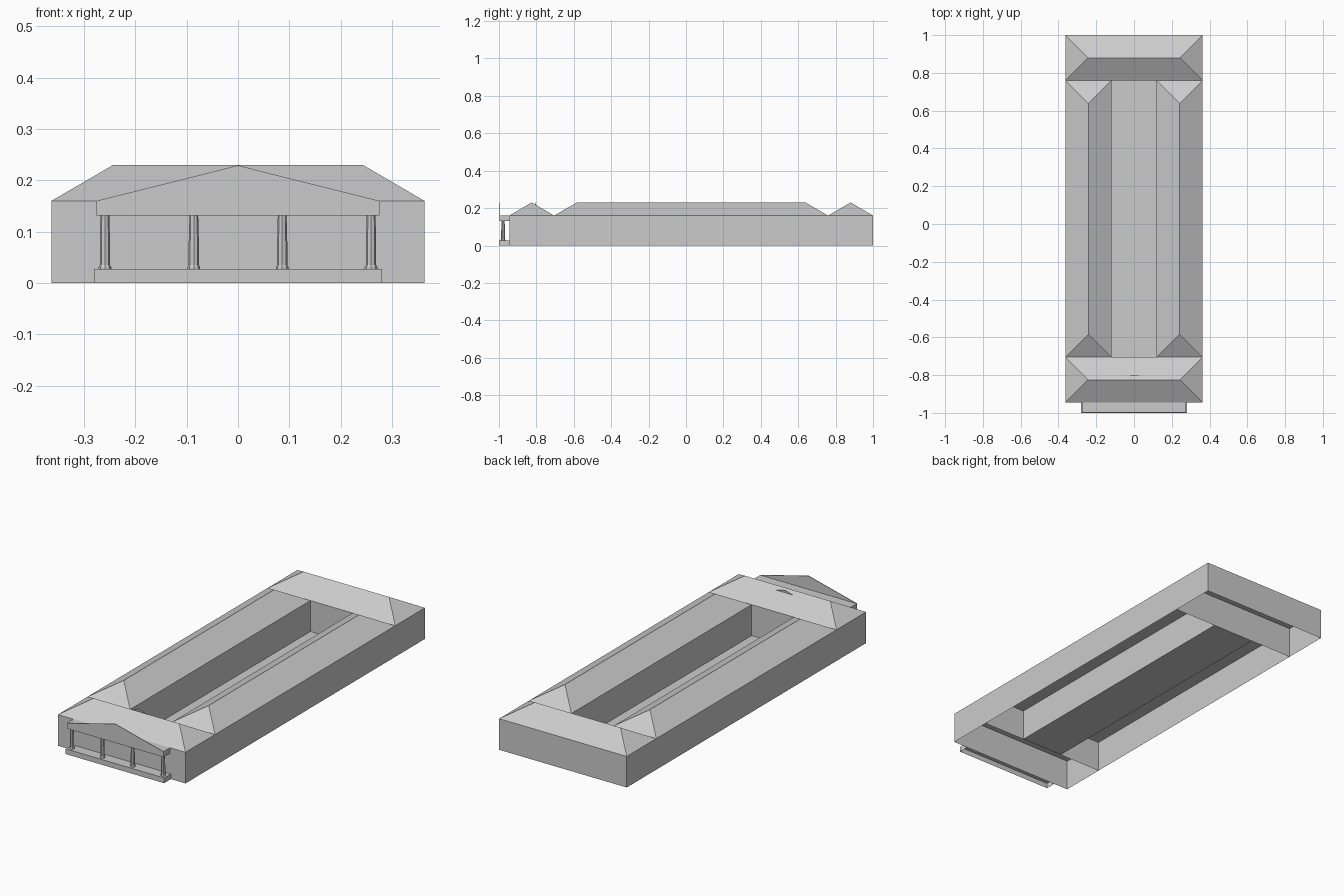
import bpy

cube = bpy.data.objects.get("Cube")
if cube:
    bpy.data.objects.remove(cube, do_unlink=True)

# One plain grey for the whole building
grey = bpy.data.materials.new("plain_grey")
grey.use_nodes = True
grey.diffuse_color = (0.6, 0.6, 0.6, 1)
grey.node_tree.nodes["Principled BSDF"].inputs["Base Color"].default_value = (0.6, 0.6, 0.6, 1)

EAVE, RIDGE = 0.16, 0.23
HALF_WIDTH, COURT = 0.363, 0.12
FRONT, FRONT_INNER, BACK_INNER, BACK = -0.945, -0.705, 0.76, 1.0
PORCH = -0.998


def make(name, verts, faces):
    mesh = bpy.data.meshes.new(name)
    mesh.from_pydata(verts, [], faces)
    mesh.materials.append(grey)
    obj = bpy.data.objects.new(name, mesh)
    bpy.context.collection.objects.link(obj)
    return obj


def rect(x0, x1, y0, y1, z):
    return [(x0, y0, z), (x1, y0, z), (x1, y1, z), (x0, y1, z)]


def side_faces(n):
    return [(i, (i + 1) % n, (i + 1) % n + n, i + n) for i in range(n)]


def hall(name, x0, x1, y0, y1):
    """Open-bottomed walls, a flat ceiling and a hipped roof along the longer side."""
    h = min(x1 - x0, y1 - y0) / 2
    verts = rect(x0, x1, y0, y1, 0) + rect(x0, x1, y0, y1, EAVE)
    verts += [(x0 + h, y0 + h, RIDGE), (x1 - h, y1 - h, RIDGE)]
    if x1 - x0 > y1 - y0:
        roof = [(4, 5, 9, 8), (5, 6, 9), (6, 7, 8, 9), (7, 4, 8)]
    else:
        roof = [(4, 5, 8), (5, 6, 9, 8), (6, 7, 9), (7, 4, 8, 9)]
    make(name, verts, side_faces(4) + [(7, 6, 5, 4)] + roof)


def box(name, half, y0, y1, z0, z1, bottom=True):
    verts = rect(-half, half, y0, y1, z0) + rect(-half, half, y0, y1, z1)
    faces = side_faces(4) + [(4, 5, 6, 7)]
    if bottom:
        faces.append((3, 2, 1, 0))
    make(name, verts, faces)


def gable(name, y, thick=0.003):
    """Thin upright triangle."""
    outline = [(-0.275, EAVE), (0.275, EAVE), (0, 0.229)]
    verts = [(x, y + d, z) for d in (0, thick) for x, z in outline]
    make(name, verts, side_faces(3) + [(0, 1, 2), (5, 4, 3)])


# Four ranges around the courtyard
hall("front_range", -HALF_WIDTH, HALF_WIDTH, FRONT, FRONT_INNER)
hall("back_range", -HALF_WIDTH, HALF_WIDTH, BACK_INNER, BACK)
hall("left_wing", COURT, HALF_WIDTH, FRONT_INNER, BACK_INNER)
hall("right_wing", -HALF_WIDTH, -COURT, FRONT_INNER, BACK_INNER)
make("courtyard_floor", rect(-COURT, COURT, FRONT_INNER, BACK_INNER, 0.001), [(0, 1, 2, 3)])

# Portico
box("portico_base", 0.28, -1.0, FRONT, 0, 0.027, bottom=False)
box("portico_beam", 0.275, PORCH, FRONT, 0.132, EAVE)
gable("portico_pediment", PORCH)
gable("rear_pediment", -0.805)

# Columns: flared foot and slightly tapering shaft, as (radius, height)
profile = [(0.0125, 0.027), (0.0125, 0.031), (0.0100, 0.035),
           (0.0100, 0.075), (0.0085, 0.132)]
for i, x in enumerate((-0.259, -0.086, 0.086, 0.259)):
    bpy.ops.mesh.primitive_cylinder_add(vertices=8, radius=1, depth=1, end_fill_type='NOTHING')
    ring = [v.co.copy() for v in bpy.context.object.data.vertices if v.co.z < 0]
    bpy.data.objects.remove(bpy.context.object, do_unlink=True)
    n = len(ring)
    verts = [(x + c.x * r, -0.978 + c.y * r, z) for r, z in profile for c in ring]
    faces = [(k * n + j, k * n + (j + 1) % n, k * n + n + (j + 1) % n, k * n + n + j)[::-1]
             for k in range(len(profile) - 1) for j in range(n)]
    make(f"column_{i + 1}", verts, faces)
